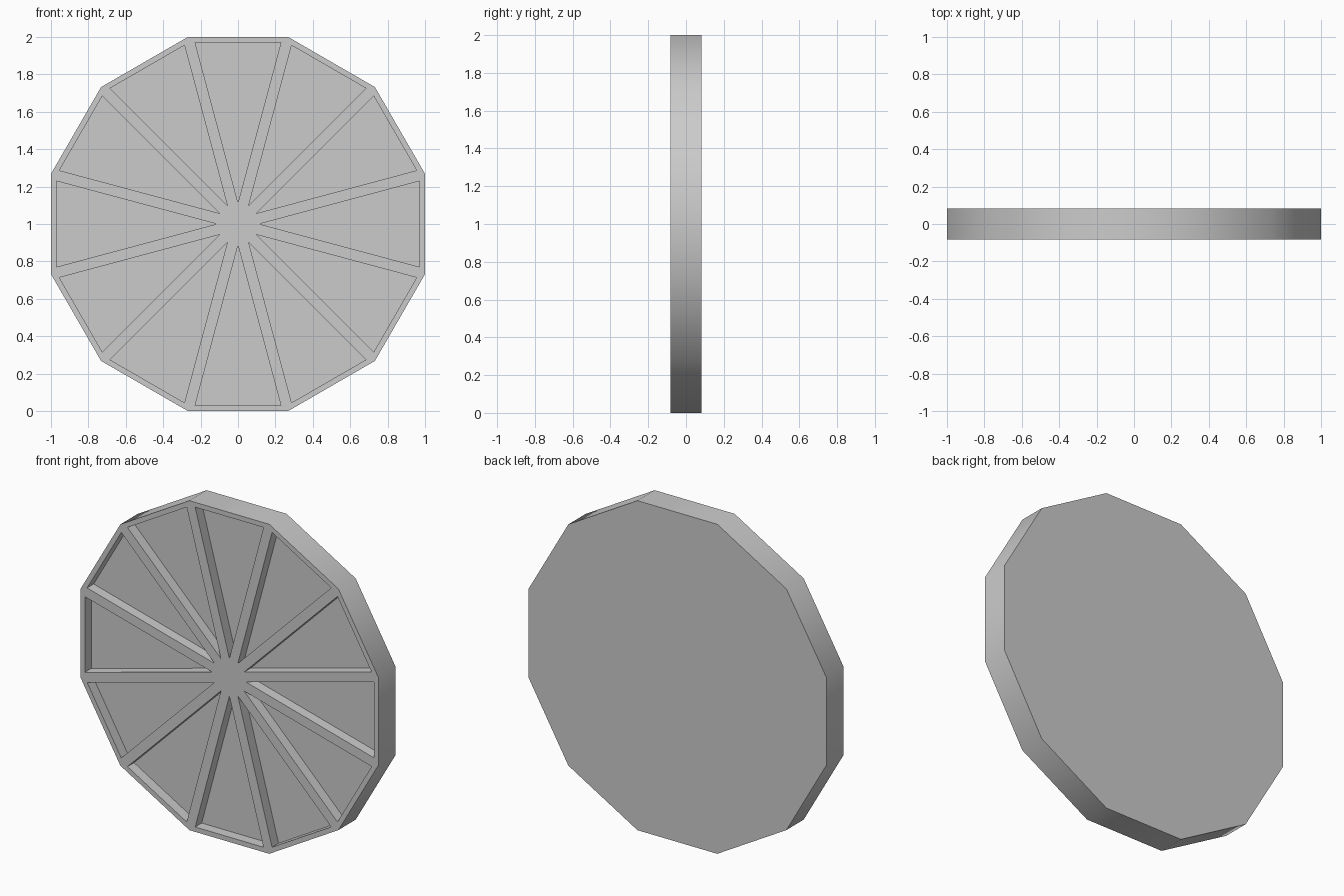
import bpy, bmesh
from math import radians, cos
from mathutils import Matrix

if "Cube" in bpy.data.objects:
    bpy.data.objects.remove(bpy.data.objects["Cube"])

SIDES, HALF_DEPTH, RIB, POCKET = 12, 0.083, 0.0295, 0.063
radius = 1 / cos(radians(15))

# Twelve-sided disc, turned so a flat edge rests on the ground
bm = bmesh.new()
place = (Matrix.Translation((0, 0, 1)) @ Matrix.Rotation(radians(90), 4, 'X')
         @ Matrix.Rotation(radians(15), 4, 'Z'))
bmesh.ops.create_cone(bm, cap_ends=True, cap_tris=True, segments=SIDES,
                      radius1=radius, radius2=radius, depth=2 * HALF_DEPTH,
                      matrix=place)
bmesh.ops.recalc_face_normals(bm, faces=bm.faces)
bm.normal_update()

# Wedge pockets sunk into the front, leaving spokes and rim
wedges = [f for f in bm.faces if f.normal.y < -0.9]
bmesh.ops.inset_individual(bm, faces=wedges, thickness=RIB, use_even_offset=True)
walls = bmesh.ops.extrude_discrete_faces(bm, faces=wedges)
floor_verts = list({v for f in walls["faces"] for v in f.verts})
bmesh.ops.translate(bm, verts=floor_verts, vec=(0, POCKET, 0))

# Plain back as a single face
back = [f for f in bm.faces if f.normal.y > 0.9 and f.calc_center_median().y > HALF_DEPTH - 0.001]
bmesh.ops.dissolve_faces(bm, faces=back, use_verts=True)
bmesh.ops.recalc_face_normals(bm, faces=bm.faces)

mesh = bpy.data.meshes.new("spoked_disc")
bm.to_mesh(mesh)
bm.free()
disc = bpy.data.objects.new("spoked_disc", mesh)
bpy.context.collection.objects.link(disc)

# Soft shading around the rim, crisp pocket edges
bpy.context.view_layer.objects.active = disc
disc.select_set(True)
bpy.ops.object.shade_smooth_by_angle(angle=radians(40))
